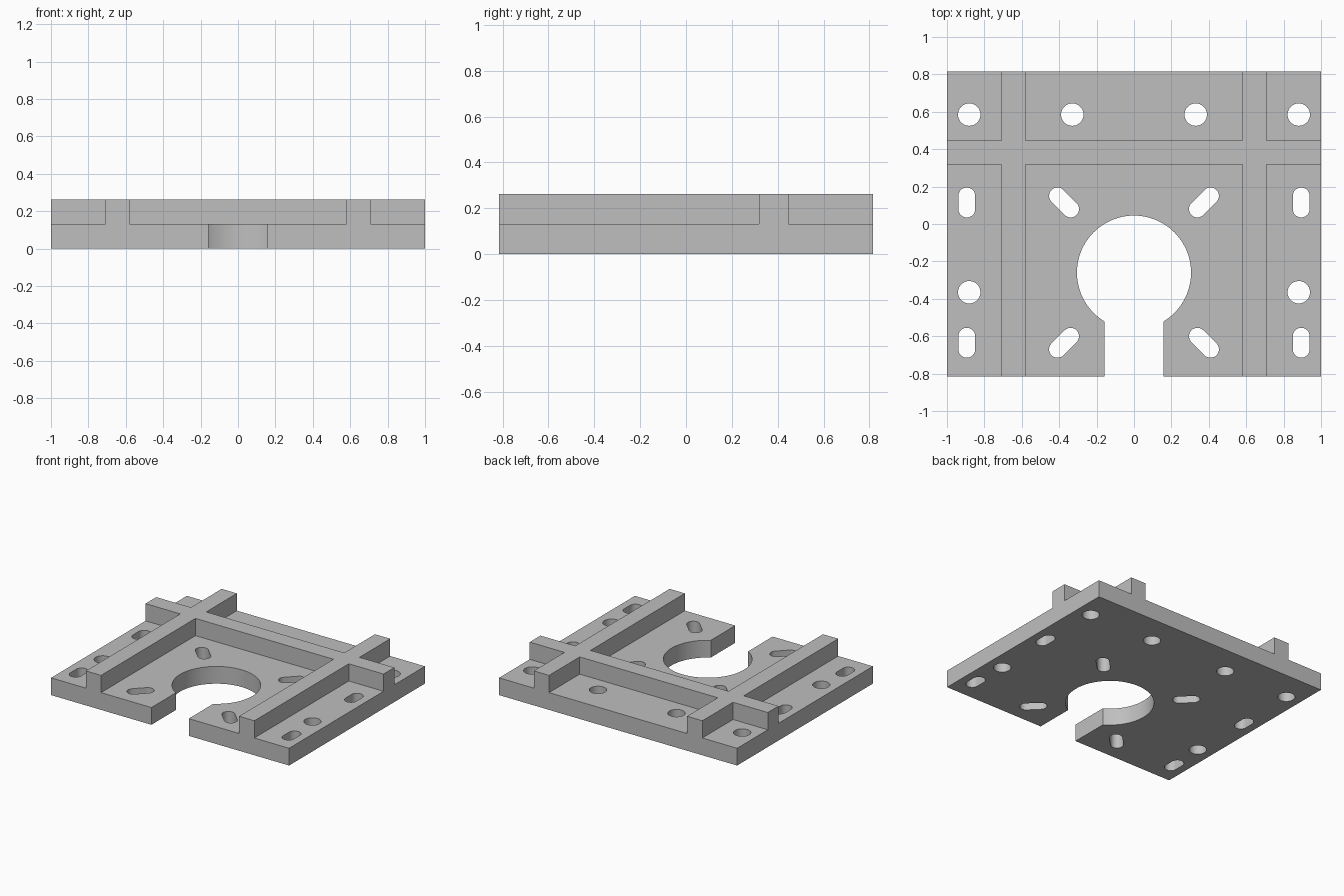
import bpy
from math import sin, cos, pi, asin, sqrt

cube = bpy.data.objects.get("Cube")
if cube:
    bpy.data.objects.remove(cube, do_unlink=True)

grey = bpy.data.materials.new("plain grey")
grey.use_nodes = True
COLOUR = (0.52, 0.52, 0.52, 1)
grey.diffuse_color = COLOUR
grey.node_tree.nodes["Principled BSDF"].inputs["Base Color"].default_value = COLOUR

DEPTH = 0.815        # half depth of the plate
THICK = 0.131        # plate thickness, and rib height above it


def arc(cx, cy, r, start, end, n):
    return [(cx + r * cos(start + (end - start) * i / n),
             cy + r * sin(start + (end - start) * i / n)) for i in range(n + 1)]


def round_hole(x, y, r=0.06):
    return arc(x, y, r, 0, 2 * pi, 40)[:-1]


def slot(x, y, dx, dy, angle, r=0.045):
    """Rounded slot whose end centres lie at +-(dx, dy)."""
    return (arc(x + dx, y + dy, r, angle - pi / 2, angle + pi / 2, 16)
            + arc(x - dx, y - dy, r, angle + pi / 2, angle + 3 * pi / 2, 16))


def extrude_outline(name, loops, z0, z1):
    """Fill an outline with holes, and extrude it from z0 to z1."""
    curve = bpy.data.curves.new(name, "CURVE")
    curve.dimensions = "2D"
    curve.fill_mode = "BOTH"
    curve.extrude = (z1 - z0) / 2
    for loop in loops:
        spline = curve.splines.new("POLY")
        spline.points.add(len(loop) - 1)
        for point, (x, y) in zip(spline.points, loop):
            point.co = (x, y, 0, 1)
        spline.use_cyclic_u = True
    obj = bpy.data.objects.new(name, curve)
    bpy.context.collection.objects.link(obj)
    bpy.ops.object.select_all(action="DESELECT")
    obj.select_set(True)
    bpy.context.view_layer.objects.active = obj
    bpy.ops.object.convert(target="MESH")
    obj = bpy.context.object
    # Weld the caps to the walls
    bpy.ops.object.mode_set(mode="EDIT")
    bpy.ops.mesh.select_all(action="SELECT")
    bpy.ops.mesh.remove_doubles(threshold=0.0005)
    bpy.ops.mesh.normals_make_consistent(inside=False)
    bpy.ops.object.mode_set(mode="OBJECT")
    obj.location.z = (z0 + z1) / 2
    obj.data.materials.clear()
    obj.data.materials.append(grey)
    bpy.ops.object.shade_smooth_by_angle()
    return obj


# Plate outline with the keyhole opening at the front
R, HALF_GAP, HOLE_Y = 0.305, 0.157, -0.26
dip = asin(sqrt(R * R - HALF_GAP ** 2) / R)
outline = ([(HALF_GAP, -DEPTH), (1, -DEPTH), (1, DEPTH), (-1, DEPTH),
            (-1, -DEPTH), (-HALF_GAP, -DEPTH)]
           + arc(0, HOLE_Y, R, pi + dip, -dip, 72))
loops = [outline]

# Mounting holes and slots, mirrored left and right
for s in (-1, 1):
    loops += [round_hole(s * 0.881, 0.585), round_hole(s * 0.33, 0.585),
              round_hole(s * 0.881, -0.365)]
    for y, way in ((0.115, 1), (-0.635, -1)):
        loops.append(slot(s * 0.894, y, 0, 0.035, pi / 2))
        t = s * way
        loops.append(slot(s * 0.374, y, 0.035, t * 0.035, t * pi / 4))
extrude_outline("base_plate", loops, 0, THICK)

# Raised ribs: two long ribs crossed by one wide rib
IN, OUT, NEAR, FAR = 0.58, 0.708, 0.318, 0.447
half = [(IN, NEAR), (IN, -DEPTH), (OUT, -DEPTH), (OUT, NEAR), (1, NEAR), (1, FAR),
        (OUT, FAR), (OUT, DEPTH), (IN, DEPTH), (IN, FAR)]
ribs = half + [(-x, y) for x, y in reversed(half)]
extrude_outline("crossed_ribs", [ribs], THICK, 2 * THICK)
